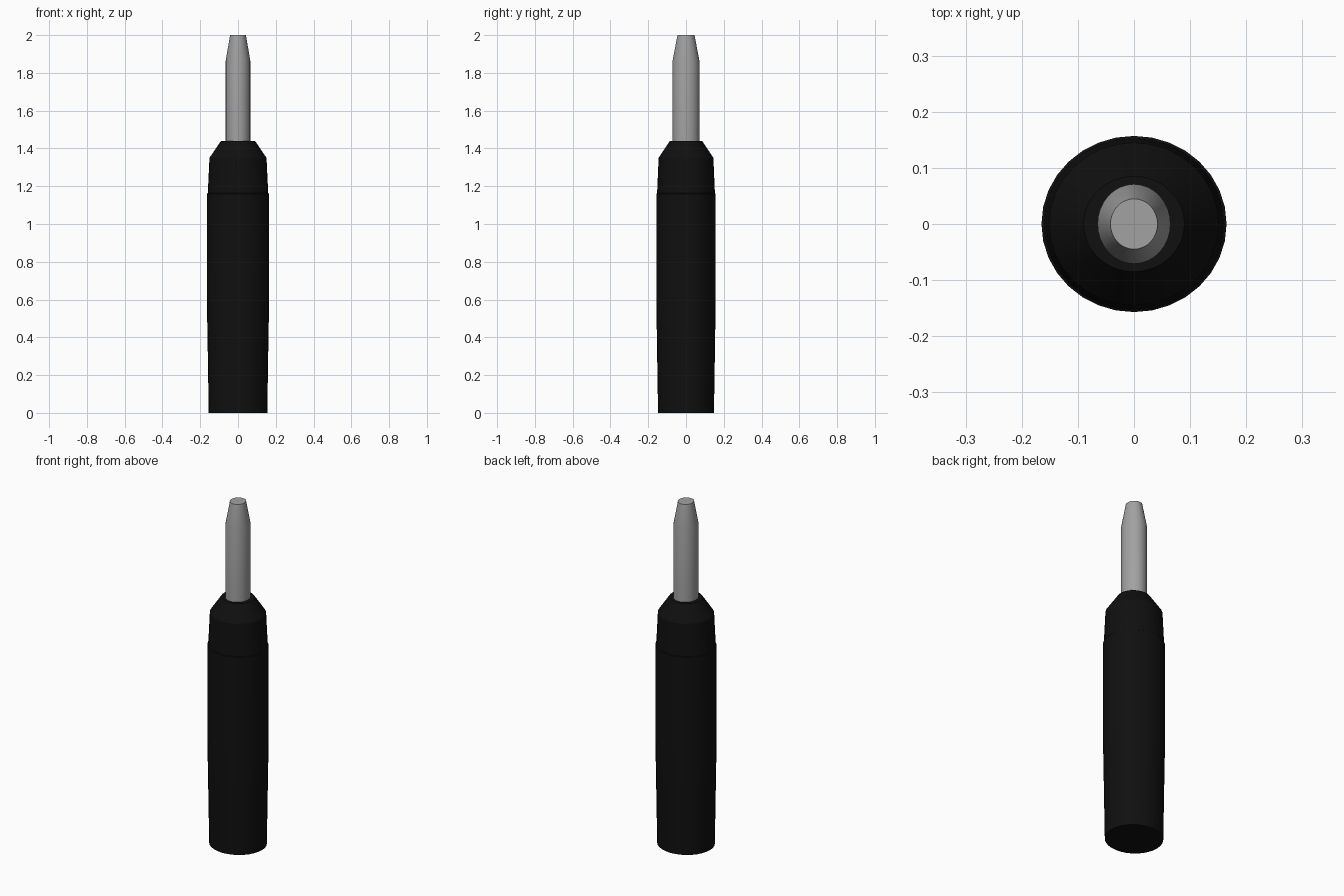
import bpy, bmesh, math

if "Cube" in bpy.data.objects:
    bpy.data.objects.remove(bpy.data.objects["Cube"])

def material(name, value):
    m = bpy.data.materials.new(name)
    m.diffuse_color = (value, value, value, 1)
    m.use_nodes = True
    m.node_tree.nodes["Principled BSDF"].inputs["Base Color"].default_value = m.diffuse_color
    return m

def oval_lathe(name, rings, mat, segments=32):
    """Stack of elliptical rings (z, radius x, radius y), capped at both ends."""
    bm = bmesh.new()
    loops = []
    for z, rx, ry in rings:
        loops.append([bm.verts.new((rx * math.cos(2 * math.pi * i / segments),
                                    ry * math.sin(2 * math.pi * i / segments), z))
                      for i in range(segments)])
    for low, high in zip(loops, loops[1:]):
        for i in range(segments):
            j = (i + 1) % segments
            bm.faces.new((low[i], low[j], high[j], high[i]))
    bm.faces.new(loops[0][::-1])
    bm.faces.new(loops[-1])
    mesh = bpy.data.meshes.new(name)
    bm.to_mesh(mesh)
    bm.free()
    mesh.materials.append(mat)
    ob = bpy.data.objects.new(name, mesh)
    bpy.context.collection.objects.link(ob)
    bpy.ops.object.select_all(action='DESELECT')
    ob.select_set(True)
    bpy.context.view_layer.objects.active = ob
    bpy.ops.object.shade_smooth_by_angle(angle=math.radians(25))
    return ob

black = material("black_grip", 0.005)
grey = material("grey_metal", 0.36)

# Main handle, slightly narrower towards the base
oval_lathe("handle", [(0, 0.155, 0.148), (0.38, 0.161, 0.154), (0.6, 0.165, 0.157),
                      (1.16, 0.165, 0.157), (1.163, 0.160, 0.153)], black)

# Tapered collar with a shoulder
oval_lathe("collar", [(1.163, 0.160, 0.153), (1.35, 0.151, 0.145),
                      (1.44, 0.090, 0.085)], black)

# Metal shaft with a chamfered tip
oval_lathe("shaft", [(1.44, 0.065, 0.071), (1.865, 0.065, 0.071),
                     (2.0, 0.042, 0.045)], grey)
